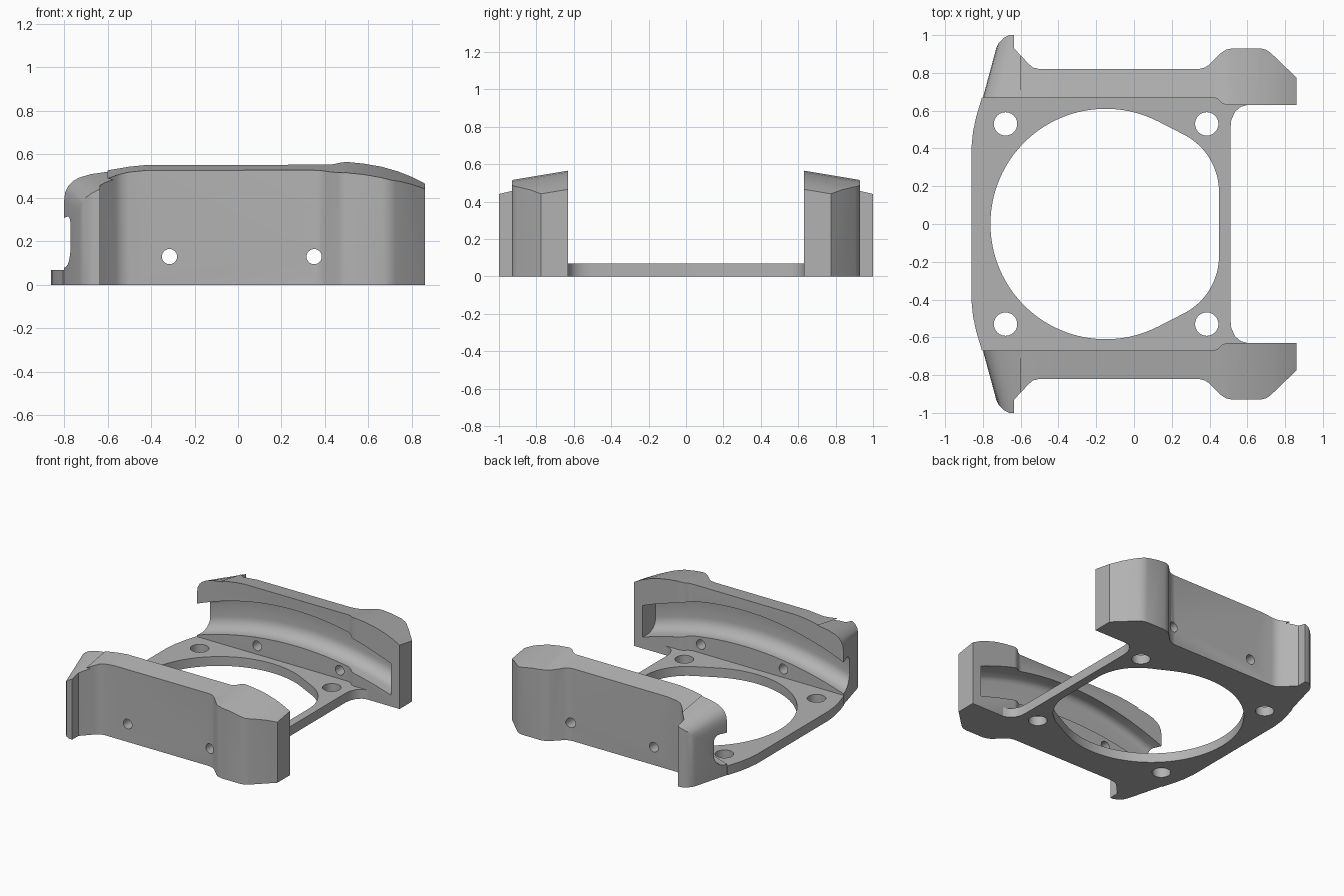
import bpy, bmesh, math

cube = bpy.data.objects.get("Cube")
if cube:
    bpy.data.objects.remove(cube, do_unlink=True)

grey = bpy.data.materials.new("plain grey")
grey.use_nodes = True
GREY = (0.45, 0.45, 0.45, 1)
grey.diffuse_color = GREY
grey.node_tree.nodes["Principled BSDF"].inputs["Base Color"].default_value = GREY


def loft(name, sections):
    """Solid from matching rings of points, capped at both ends."""
    bm = bmesh.new()
    rings = [[bm.verts.new(p) for p in s] for s in sections]
    n = len(rings[0])
    for a, b in zip(rings, rings[1:]):
        for i in range(n):
            j = (i + 1) % n
            bm.faces.new((a[i], a[j], b[j], b[i]))
    bm.faces.new(rings[0])
    bm.faces.new(rings[-1])
    bmesh.ops.recalc_face_normals(bm, faces=bm.faces)
    mesh = bpy.data.meshes.new(name)
    bm.to_mesh(mesh)
    bm.free()
    obj = bpy.data.objects.new(name, mesh)
    bpy.context.collection.objects.link(obj)
    mesh.materials.append(grey)
    return obj


def prism(name, outline, z0, z1):
    return loft(name, [[(x, y, z) for x, y in outline] for z in (z0, z1)])


def arc(cx, cy, r, a0, a1, steps):
    angles = [math.radians(a0 + (a1 - a0) * i / steps) for i in range(steps + 1)]
    return [(cx + r * math.cos(a), cy + r * math.sin(a)) for a in angles]


def mirrored(half):
    return half + [(x, -y) for x, y in reversed(half) if abs(y) > 1e-6]


def boolean(obj, cutter, operation="DIFFERENCE"):
    cutter.hide_render = True
    mod = obj.modifiers.new("cut", "BOOLEAN")
    mod.operation = operation
    mod.solver = "EXACT"
    mod.object = cutter


def finish(obj):
    """Apply the cuts, drop the cutters and shade."""
    cutters = [m.object for m in obj.modifiers if m.type == "BOOLEAN"]
    graph = bpy.context.evaluated_depsgraph_get()
    obj.data = bpy.data.meshes.new_from_object(obj.evaluated_get(graph))
    obj.modifiers.clear()
    for c in cutters:
        bpy.data.objects.remove(c, do_unlink=True)
    bpy.ops.object.select_all(action="DESELECT")
    obj.select_set(True)
    bpy.context.view_layer.objects.active = obj
    bpy.ops.object.shade_smooth_by_angle(angle=math.radians(32))


# Base plate with a flattened round opening and four corner holes
plate_half = [(0.51, 0.5), (0.515, 0.55), (0.535, 0.595), (0.565, 0.62), (0.6, 0.63),
              (0.49, 0.63), (0.465, 0.64), (0.445, 0.66), (0.42, 0.67), (-0.805, 0.67),
              (-0.835, 0.57), (-0.852, 0.49), (-0.86, 0.41)]
plate = prism("base_plate", mirrored(plate_half), 0, 0.068)
opening_half = arc(0.11, 0.17, 0.34, 0, 63, 16) + arc(-0.15, 0, 0.61, 63, 180, 40)
boolean(plate, prism("opening_cutter", mirrored(opening_half), -0.1, 0.2))
for x in (-0.68, 0.385):
    for y in (-0.53, 0.53):
        hole = arc(x, y, 0.062, 0, 345, 23)
        boolean(plate, prism("corner_hole_cutter", hole, -0.1, 0.2))
finish(plate)

# Plan outline of a side rail, flared at both ends
rail_plan = [(-0.805, 0.67), (-0.735, 0.92), (-0.715, 0.96), (-0.69, 0.985), (-0.66, 1.0),
             (-0.635, 1.0), (-0.635, 0.93), (-0.56, 0.85), (-0.535, 0.828), (-0.5, 0.82),
             (0.34, 0.82), (0.375, 0.828), (0.4, 0.845), (0.46, 0.905), (0.485, 0.922),
             (0.52, 0.93), (0.67, 0.93), (0.7, 0.922), (0.725, 0.905), (0.86, 0.775),
             (0.86, 0.63), (0.49, 0.63), (0.465, 0.64), (0.445, 0.66), (0.42, 0.67)]
# Side profile of the rail top, rounded over at one end
rail_top = [(-0.805, 0.39), (-0.8, 0.43), (-0.785, 0.46), (-0.765, 0.48), (-0.735, 0.497),
            (-0.68, 0.513), (-0.6, 0.53), (-0.5, 0.547), (-0.42, 0.555), (0.42, 0.556),
            (0.5, 0.562), (0.58, 0.554), (0.66, 0.54), (0.74, 0.517), (0.8, 0.493),
            (0.87, 0.457), (0.87, -0.1), (-0.805, -0.1)]


def top_section(y):
    """Top profile at depth y: slopes down outward and follows the slanted end."""
    d = y - 0.65
    return [(x + (0.27 * d if x < -0.65 else 0), y, z - 0.167 * d if z > 0 else z)
            for x, z in rail_top]


def groove_section(x):
    """Rounded groove section at x, arching upward along the rail."""
    rise = max(0, 1 - (x / 0.82) ** 2)
    lo, hi = 0.072 + 0.14 * rise, 0.3 + 0.17 * rise
    pts = [(0.5, lo), (0.69, lo)]
    pts += [(0.69 + a, lo + 0.09 + b) for a, b in arc(0, 0, 0.09, -75, 0, 6)]
    pts += [(0.73 + a, hi - 0.05 + b) for a, b in arc(0, 0, 0.05, 0, 90, 5)]
    return [(x, y, z) for y, z in pts + [(0.5, hi)]]


def make_rail(name, side):
    rail = prism(name, rail_plan, 0, 0.8)
    boolean(rail, loft("top_shape_cutter", [top_section(0.5), top_section(1.1)]), "INTERSECT")
    # Arched inner groove, open at one end
    stations = [-0.95 + 1.74 * i / 36 for i in range(37)]
    boolean(rail, loft("groove_cutter", [groove_section(x) for x in stations]))
    # Cross holes through the wall
    for x in (-0.315, 0.35):
        ring = arc(x, 0.13, 0.035, 0, 345, 23)
        boolean(rail, loft("cross_hole_cutter", [[(a, y, b) for a, b in ring] for y in (0.5, 1.1)]))
    finish(rail)
    if side < 0:
        bm = bmesh.new()
        bm.from_mesh(rail.data)
        for v in bm.verts:
            v.co.y = -v.co.y
        bmesh.ops.reverse_faces(bm, faces=bm.faces)
        bm.to_mesh(rail.data)
        bm.free()


make_rail("back_rail", 1)
make_rail("front_rail", -1)
